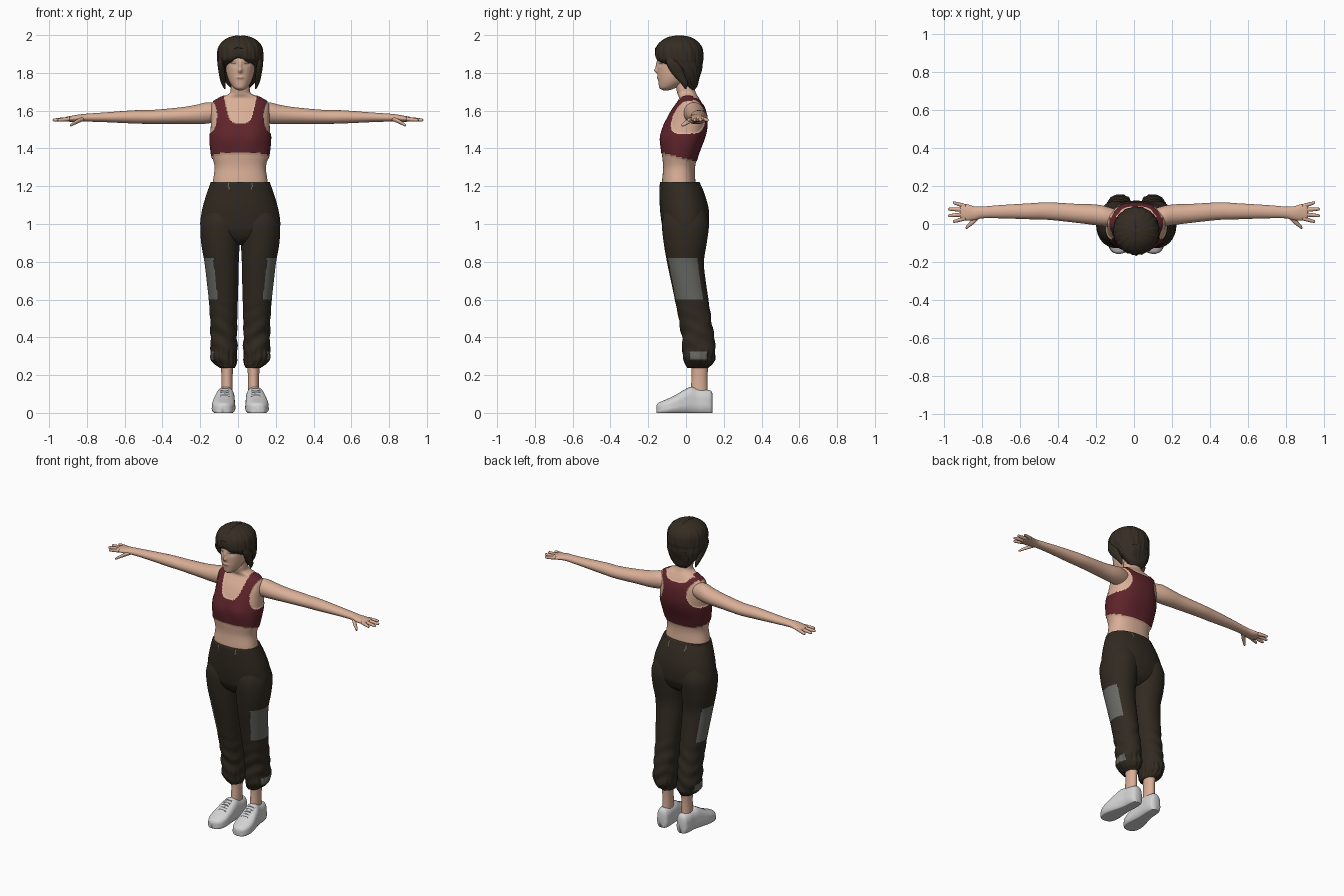
import bpy, bmesh, math
from mathutils import Vector

OX = 0.012  # body sits slightly right of the arm span's middle


def mat(name, r, g, b):
    m = bpy.data.materials.new(name)
    m.diffuse_color = (r, g, b, 1)
    return m


SKIN = mat("skin", 0.70, 0.43, 0.31)
HAIR = mat("dark brown hair", 0.036, 0.026, 0.017)
TROUSER = mat("brown cloth", 0.031, 0.023, 0.015)
TOP = mat("wine red cloth", 0.115, 0.018, 0.024)
PATCH = mat("grey patch", 0.14, 0.14, 0.125)
SHOE = mat("pale shoe", 0.66, 0.66, 0.66)
LACE = mat("dark lace", 0.10, 0.10, 0.11)
EYE = mat("eye grey", 0.42, 0.38, 0.36)
LIP = mat("lip", 0.55, 0.27, 0.21)


def spline(secs, steps):
    """Catmull-Rom interpolation of section tuples."""
    out = []
    for i in range(len(secs) - 1):
        p0, p1, p2 = secs[max(i - 1, 0)], secs[i], secs[i + 1]
        p3 = secs[min(i + 2, len(secs) - 1)]
        for k in range(steps):
            t = k / steps
            out.append([0.5 * (2 * b + (c - a) * t + (2 * a - 5 * b + 4 * c - d) * t * t
                               + (3 * b - a - 3 * c + d) * t ** 3)
                        for a, b, c, d in zip(p0, p1, p2, p3)])
    return out + [list(secs[-1])]


def spow(v, e):
    return math.copysign(abs(v) ** e, v)


def loft(name, axis, secs, mats, n=48, steps=6, power=2.0, rule=None, warp=None,
         mirror=False, puff=0.0, shift=OX):
    """Skin rings (pos, centre1, centre2, radius1, radius2) along one axis."""
    bm = bmesh.new()
    o1, o2 = [i for i in range(3) if i != axis]
    rings = []
    for pos, c1, c2, r1, r2 in spline(secs, steps):
        ring = []
        for k in range(n):
            a = 2 * math.pi * k / n
            p = Vector((0, 0, 0))
            p[axis] = pos
            p[o1] = c1 + max(r1, 0.001) * spow(math.cos(a), 2 / power)
            p[o2] = c2 + max(r2, 0.001) * spow(math.sin(a), 2 / power)
            if warp:
                mid = Vector((0, 0, 0))
                mid[axis], mid[o1], mid[o2] = pos, c1, c2
                p = warp(p, a, mid)
            ring.append(bm.verts.new(p))
        rings.append(ring)
    for r, s in zip(rings, rings[1:]):
        for k in range(n):
            j = (k + 1) % n
            bm.faces.new((r[k], r[j], s[j], s[k]))
    bm.faces.new(rings[0])
    bm.faces.new(rings[-1])
    bmesh.ops.recalc_face_normals(bm, faces=bm.faces)
    bm.normal_update()
    for f in bm.faces:
        f.smooth = True
        if rule:
            f.material_index = rule(f.calc_center_median(), f.normal)
    if puff:
        raised = {v for f in bm.faces if f.material_index for v in f.verts}
        moves = [(v, v.normal * puff) for v in raised]
        for v, d in moves:
            v.co += d
    me = bpy.data.meshes.new(name)
    bm.to_mesh(me)
    bm.free()
    for m in mats:
        me.materials.append(m)
    ob = bpy.data.objects.new(name, me)
    ob.location.x = shift
    bpy.context.collection.objects.link(ob)
    if mirror:
        ob.modifiers.new("mirror", 'MIRROR')
    return ob


def fb(*rows):
    """Rows (z, half width, front y, back y) to central sections."""
    return [(z, 0, (f + b) / 2, w, (b - f) / 2) for z, w, f, b in rows]


def bump(x, z, cx, cz, sx, sz):
    return math.exp(-((x - cx) / sx) ** 2 - ((z - cz) / sz) ** 2)


# Torso with cropped top
def top_rule(c, n):
    x = abs(c.x)
    if c.z < 1.346 - 0.26 * c.y or c.z > 1.678:
        return 0
    back = c.y > 0.035
    if back and c.z > 1.63 + 0.035 * min(1, (x / 0.09) ** 4):
        return 0
    if not back and c.z > 1.53 + 0.13 * (x / 0.083) ** 4:
        return 0
    reach = 0.085 if back else 0.048
    if ((x - 0.168) / reach) ** 2 + ((c.z - 1.57) / 0.095) ** 2 < 1:
        return 0
    return 1


def chest(p, a, mid):
    if p.y < 0:
        p.y -= 0.010 * bump(abs(p.x), p.z, 0.07, 1.455, 0.05, 0.06)
    return p


loft("torso_and_top", 2, fb(
    (1.15, .145, -.125, .055), (1.22, .145, -.127, .05), (1.30, .136, -.121, .048),
    (1.37, .152, -.127, .065), (1.45, .160, -.130, .095), (1.50, .157, -.122, .108),
    (1.55, .155, -.105, .110), (1.60, .155, -.080, .102), (1.64, .148, -.052, .084),
    (1.665, .112, -.038, .070), (1.69, .060, -.045, .055), (1.72, .050, -.052, .045),
    (1.78, .048, -.055, .04)), [SKIN, TOP], n=160, steps=10, power=2.3,
    rule=top_rule, warp=chest, puff=0.004)

# Arms, hands and fingers
loft("arm", 0, [
    (.09, .03, 1.59, .045, .045), (.16, .042, 1.588, .054, .056), (.22, .05, 1.58, .054, .051),
    (.30, .056, 1.574, .050, .044), (.45, .068, 1.567, .046, .037), (.55, .067, 1.567, .042, .035),
    (.70, .065, 1.565, .035, .026), (.80, .061, 1.563, .031, .021), (.84, .057, 1.561, .036, .019),
    (.88, .061, 1.557, .043, .016), (.91, .063, 1.555, .042, .012), (.918, .063, 1.555, .03, .006)],
    [SKIN], n=32, mirror=True, shift=0)
for nm, y0, x1, y1 in (("index", .030, .955, .012), ("middle", .052, .981, .043),
                       ("ring", .074, .981, .079), ("little", .094, .955, .113)):
    dx, dy = x1 - .89, y1 - y0
    loft(nm + "_finger", 0,
         [(.89 + dx * t, y0 + dy * t, 1.556 - .006 * t, r, r)
          for t, r in ((0, .011), (.4, .0105), (.75, .009), (.95, .007), (1, .002))],
         [SKIN], n=12, steps=3, mirror=True, shift=0)
loft("thumb", 0, [(.815, .045, 1.558, .014, .012), (.84, .022, 1.548, .017, .012),
                  (.865, .0, 1.535, .014, .010), (.882, -.015, 1.525, .010, .008),
                  (.889, -.021, 1.522, .003, .003)],
     [SKIN], n=14, steps=4, mirror=True, shift=0)


# Trousers: hips, then mirrored legs with patches and gathered cuffs
def loops(c, n):
    return int(abs(abs(c.x) - .062) < .003 and 1.185 < c.z < 1.215)


loft("trouser_hips", 2, fb(
    (.89, .06, -.06, .05), (.92, .15, -.095, .09), (.96, .198, -.118, .112),
    (1.0, .212, -.128, .122), (1.08, .201, -.138, .120), (1.16, .178, -.140, .098),
    (1.21, .160, -.139, .077), (1.222, .156, -.136, .072)), [TROUSER, PATCH],
    n=160, steps=8, power=2.15, rule=loops)


def folds(p, a, mid):
    low = max(0, min(1, (.62 - p.z) / .2)) * (1 if p.z > .25 else 0)
    d = p - mid
    s = (math.sin(p.z * 75 + 2 * math.sin(a * 2)) + .6 * math.sin(p.z * 48 - 3 * a))
    gather = .03 * math.cos(a * 14) if p.z < .33 else 0
    return mid + d * (1 + low * (.035 * s + gather))


def patch_rule(c, n):
    k = .82 - c.z
    side = c.x > .115 and 0 < k < .22 and -.095 + .19 * k < c.y < .06 + .14 * k
    cuff = c.x > .1 and .283 < c.z < .33 and .02 < c.y < .11
    return int(side or cuff)


loft("trouser_leg", 2, [
    (.238, .068, .062, .040, .055), (.262, .080, .067, .058, .072), (.30, .087, .069, .070, .085),
    (.40, .087, .064, .070, .086), (.50, .088, .047, .072, .086), (.60, .090, .030, .077, .089),
    (.70, .094, .012, .084, .092), (.80, .099, -.003, .091, .098), (.90, .105, -.004, .102, .114),
    (1.0, .104, -.003, .106, .124), (1.08, .095, -.005, .090, .105)],
    [TROUSER, PATCH], n=110, steps=10, power=2.1, rule=patch_rule, warp=folds, mirror=True)

# Ankles
loft("ankle", 2, [(.07, .072, .07, .032, .046), (.13, .070, .07, .030, .044),
                  (.20, .070, .072, .030, .042), (.28, .071, .075, .035, .046)],
     [SKIN], n=28, mirror=True)


# Shoes with laces
def shoe_section(y, cx, rx, top, low=0.0):
    return (y, cx, (top + low) / 2, rx, (top - low) / 2)


def flat_sole(p, a, mid):
    if p.z < mid.z:  # widen the lower half towards a flat sole
        p.x = mid.x + (p.x - mid.x) * 1.04
        p.z = max(0, p.z - .012)
    return p


def lace_rule(c, n):
    d = abs(c.x - .082)
    on_tongue = n.z > .4 and -.075 < c.y < .015
    rows = d < .026 and math.sin(c.y * 380 + d * 40) > .1
    return int(on_tongue and rows)


loft("shoe", 1, [shoe_section(*s) for s in (
    (-.157, .092, .012, .038, .012), (-.148, .091, .034, .052), (-.125, .090, .051, .063),
    (-.09, .089, .060, .078), (-.05, .087, .059, .098), (-.01, .083, .054, .122),
    (.025, .079, .049, .138), (.06, .075, .045, .130), (.10, .073, .043, .124),
    (.13, .072, .036, .118), (.141, .072, .022, .10, .01))],
    [SHOE, LACE], n=72, steps=8, power=2.4, rule=lace_rule, warp=flat_sole, mirror=True)


# Head with sculpted face
def face(p, a, mid):
    if p.y < mid.y:
        x = abs(p.x)
        p.y -= .017 * bump(x, p.z, 0, 1.812, .011, .012)    # nose tip
        p.y -= .008 * bump(x, p.z, 0, 1.838, .009, .022)    # nose bridge
        p.y -= .005 * bump(x, p.z, 0, 1.774, .020, .008)    # lips
        p.y += .007 * bump(x, p.z, .036, 1.848, .018, .012)  # eye sockets
    return p


def face_rule(c, n):
    if c.y > -.08:
        return 0
    x = abs(c.x)
    e = ((x - .036) / .016) ** 2 + ((c.z - 1.846) / .006) ** 2
    if e < 1:
        return 2 if c.z > 1.8485 else 1
    if (x / .021) ** 2 + ((c.z - 1.774) / .006) ** 2 < 1:
        return 3
    return 0


loft("head", 2, [
    (1.708, 0, -.105, .012, .016), (1.72, 0, -.098, .034, .042), (1.75, 0, -.075, .056, .071),
    (1.79, 0, -.055, .071, .095), (1.84, 0, -.040, .080, .112), (1.88, 0, -.035, .084, .116),
    (1.93, 0, -.035, .080, .105), (1.97, 0, -.035, .050, .06), (1.985, 0, -.035, .01, .01)],
    [SKIN, EYE, HAIR, LIP], n=200, steps=12, rule=face_rule, warp=face)


# Hair cap with strand grooves and a parting, plus side locks
def strands(p, a, mid):
    d = p - mid
    s = math.cos(17 * a + 25 * p.z) + .6 * math.cos(31 * a - 18 * p.z)
    p = mid + d * (1 + .013 * s)
    p.z -= .006 * math.exp(-(p.x / .006) ** 2) * (p.z > 1.88)
    if p.y < -.1 and p.z < 1.92:  # swept fringe
        p.z += .016 * math.exp(-((p.x + .01) / .03) ** 2)
    return p


loft("hair_cap", 2, [
    (1.70, 0, .025, .018, .012), (1.73, 0, .028, .060, .032), (1.77, 0, .020, .090, .050),
    (1.82, 0, .002, .110, .083), (1.855, 0, -.026, .119, .114), (1.88, 0, -.035, .122, .127),
    (1.93, 0, -.036, .117, .123), (1.965, 0, -.036, .096, .100), (1.99, 0, -.035, .055, .060),
    (2.0, 0, -.035, .004, .004)], [HAIR], n=140, steps=9, warp=strands)
loft("side_lock", 2, [
    (1.715, .082, -.002, .003, .004), (1.75, .090, -.012, .013, .020), (1.80, .098, -.045, .016, .032),
    (1.85, .103, -.062, .017, .042), (1.89, .098, -.065, .012, .035)],
    [HAIR], n=24, steps=6, mirror=True)
loft("nape_hair", 2, [
    (1.695, .02, .022, .004, .004), (1.72, .022, .034, .026, .014), (1.77, .03, .05, .038, .018),
    (1.83, .03, .06, .04, .022)], [HAIR], n=24, steps=6, mirror=True)
